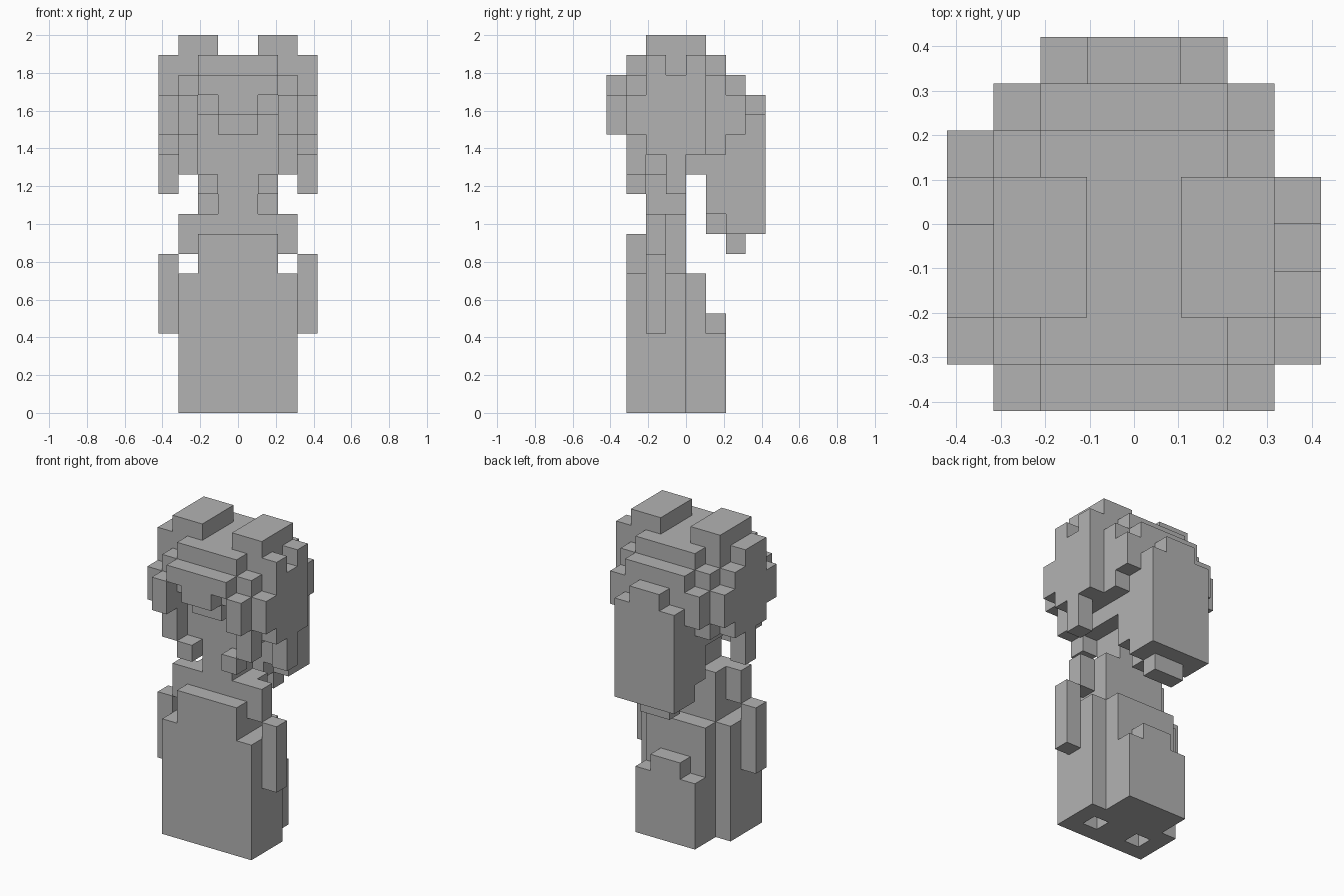
import bpy
import bmesh
from itertools import product
from mathutils import Vector

cube = bpy.data.objects.get("Cube")
if cube:
    bpy.data.objects.remove(cube, do_unlink=True)

UNIT = 2 / 19
grey = bpy.data.materials.new("plain_grey")
grey.use_nodes = True
COLOUR = (0.45, 0.45, 0.45, 1)
grey.diffuse_color = COLOUR
grey.node_tree.nodes["Principled BSDF"].inputs["Base Color"].default_value = COLOUR

cells = {}  # block position -> part name


def block(part, xs, ys, zs):
    """Fill a box of unit blocks; earlier parts keep their blocks."""
    for c in product(range(*xs), range(*ys), range(*zs)):
        cells.setdefault(c, part)


def centre(part, half, ys, zs):
    block(part, (-half, half), ys, zs)


def pair(part, inner, outer, ys, zs):
    block("left_" + part, (inner, outer), ys, zs)
    block("right_" + part, (-outer, -inner), ys, zs)


# Body, back of the skirt, torso and neck
centre("body", 3, (-3, 0), (0, 7))
centre("chest_front", 2, (-3, -2), (7, 9))
centre("torso", 2, (-2, 0), (7, 10))
centre("skirt_back", 2, (0, 1), (0, 7))
centre("skirt_back", 2, (1, 2), (0, 4))
centre("skirt_bow", 1, (1, 2), (4, 5))
centre("neck", 1, (-2, 0), (10, 12))

# Sockets under the body
for x in (1, -2):
    del cells[(x, -2, 0)]

# Arms
pair("shoulder", 2, 3, (-2, -1), (8, 10))
pair("hand", 3, 4, (-2, -1), (4, 8))
pair("collar", 1, 2, (-3, -2), (11, 12))

# Head and ears
centre("head", 2, (-2, 1), (12, 18))
centre("head", 3, (-2, 1), (13, 18))
pair("ear", 1, 3, (-2, 1), (18, 19))

# Fringe
centre("fringe", 2, (-3, -2), (15, 18))
centre("fringe", 1, (-3, -2), (14, 15))
centre("fringe", 2, (-4, -3), (16, 17))
centre("fringe", 1, (-4, -3), (15, 16))

# Locks beside the face and round the sides
pair("front_lock", 2, 3, (-4, -3), (14, 16))
pair("front_lock", 2, 3, (-3, -2), (12, 17))
pair("rear_lock", 2, 3, (1, 2), (13, 17))
pair("rear_lock", 2, 3, (2, 3), (14, 16))
pair("side_hair", 3, 4, (-3, -2), (14, 16))
pair("side_hair", 3, 4, (-2, -1), (13, 18))
pair("side_hair", 3, 4, (-1, 0), (11, 17))
pair("side_hair", 3, 4, (0, 1), (13, 17))

# Uneven tufts on the two sides
block("left_side_hair", (3, 4), (0, 1), (17, 18))
block("right_side_hair", (-4, -3), (-1, 0), (17, 18))
block("right_side_hair", (-4, -3), (1, 2), (14, 16))

# Long hair down the back
centre("back_hair", 2, (1, 2), (10, 18))
centre("back_hair", 1, (1, 2), (9, 10))
centre("back_hair", 2, (2, 3), (9, 17))
centre("back_hair", 2, (3, 4), (9, 15))
centre("back_hair", 1, (3, 4), (15, 16))
centre("hair_tip", 1, (2, 3), (8, 9))


def build(part):
    """Make one object from the outer faces of a part's blocks."""
    bm = bmesh.new()
    for cell in [c for c, name in cells.items() if name == part]:
        for axis, side in product(range(3), (-1, 1)):
            normal = Vector([side if i == axis else 0 for i in range(3)])
            near = tuple(int(a + b) for a, b in zip(cell, normal))
            if near in cells:
                continue
            u = Vector([0.5 if i == (axis + 1) % 3 else 0 for i in range(3)])
            v = normal.cross(u)
            mid = Vector(cell) + Vector((0.5, 0.5, 0.5)) + normal / 2
            ring = (mid - u - v, mid + u - v, mid + u + v, mid - u + v)
            bm.faces.new([bm.verts.new(p * UNIT) for p in ring])
    bmesh.ops.remove_doubles(bm, verts=bm.verts, dist=UNIT / 100)
    mesh = bpy.data.meshes.new(part)
    bm.to_mesh(mesh)
    bm.free()
    mesh.materials.append(grey)
    bpy.context.collection.objects.link(bpy.data.objects.new(part, mesh))


for part in dict.fromkeys(cells.values()):
    build(part)
